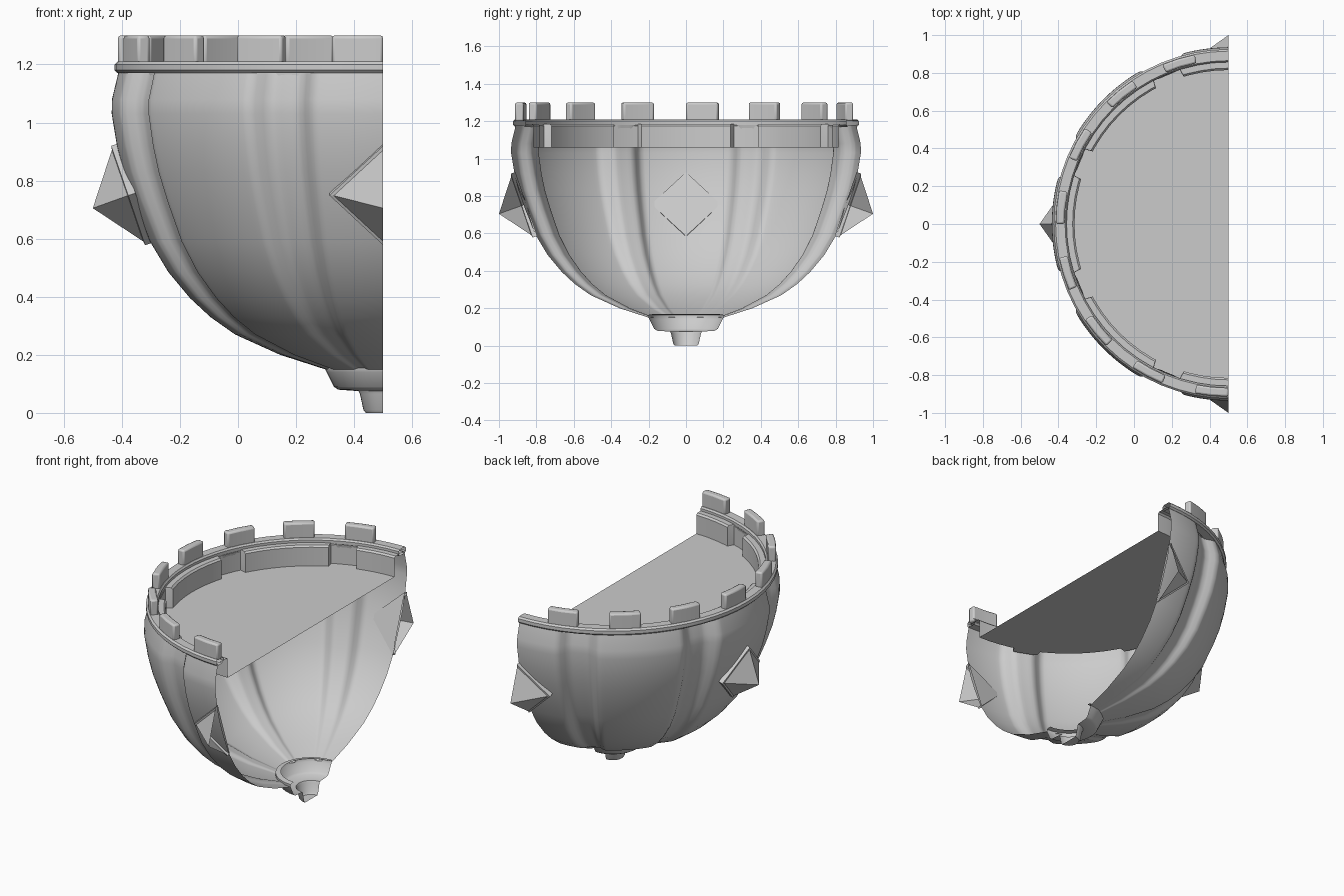
import bpy, bmesh
from math import radians, cos, sin
from mathutils import Vector

if "Cube" in bpy.data.objects:
    bpy.data.objects.remove(bpy.data.objects["Cube"])

AXIS_X = 0.5   # the half-round body is cut open along this plane
GROOVES = (-67.5, -22.5, 22.5, 67.5)

stone = bpy.data.materials.new("grey_stone")
stone.use_nodes = True
stone.diffuse_color = (0.6, 0.6, 0.6, 1)
stone.node_tree.nodes["Principled BSDF"].inputs["Base Color"].default_value = (0.6, 0.6, 0.6, 1)


def polar(a, r, z):
    """Point at angle a (degrees, zero faces -x) around the vertical axis."""
    return Vector((AXIS_X - r * cos(radians(a)), r * sin(radians(a)), z))


def finish(name, bm, smooth=35):
    mesh = bpy.data.meshes.new(name)
    bm.to_mesh(mesh)
    bm.free()
    mesh.materials.append(stone)
    obj = bpy.data.objects.new(name, mesh)
    bpy.context.collection.objects.link(obj)
    if smooth:
        mesh.shade_smooth()
        mesh.set_sharp_from_angle(angle=radians(smooth))
    return obj


def sweep(name, profile, angles, radius=lambda a, r: r, closed=False, caps=False, smooth=35):
    """Sweep an (r, z) profile around the axis."""
    bm = bmesh.new()
    rows = [[bm.verts.new(polar(a, radius(a, r), z)) for r, z in profile] for a in angles]
    n = len(profile)
    for low, high in zip(rows, rows[1:]):
        for j in range(n if closed else n - 1):
            k = (j + 1) % n
            bm.faces.new((low[j], low[k], high[k], high[j]))
    if caps:
        bm.faces.new(rows[0][::-1])
        bm.faces.new(rows[-1])
    return finish(name, bm, smooth)


def groove_amount(a, inner, outer):
    """1 in the middle of a groove, 0 on the panels, eased between."""
    d = min(abs(a - g) for g in GROOVES)
    t = max(0, min(1, (outer - d) / (outer - inner)))
    return t * t * (3 - 2 * t)


def steps(start, end, count):
    return [start + (end - start) * i / count for i in range(count + 1)]


# Lobed outer bowl
bowl = [(0.2, 0.15), (0.355, 0.2), (0.51, 0.27), (0.595, 0.33), (0.665, 0.395), (0.74, 0.485),
        (0.803, 0.59), (0.86, 0.73), (0.895, 0.83), (0.917, 0.92), (0.935, 1.03),
        (0.934, 1.08), (0.91, 1.18)]
sweep("lobed_bowl", bowl, steps(-90, 90, 144),
      lambda a, r: r * (1 - 0.065 * groove_amount(a, 3, 8)), smooth=50)

# Stepped foot and drop below the bowl
foot = [(0.0, 0.0), (0.06, 0.0), (0.068, 0.01), (0.08, 0.065), (0.085, 0.075), (0.155, 0.08),
        (0.17, 0.09), (0.195, 0.14), (0.2, 0.15), (0.2, 0.165), (0.17, 0.17)]
sweep("foot", foot, steps(-90, 90, 16))

# Inner parapet wall, recessed behind each groove
wall_angles = sorted({-90, 90, *steps(-90, 90, 36),
                      *(g + d for g in GROOVES for d in (-5.6, -5.0, 5.0, 5.6))})


def wall_radius(a, r):
    return r + (0.04 * groove_amount(a, 5.0, 5.6) if r < 0.85 else 0)


sweep("inner_wall", [(0.9, 1.185), (0.825, 1.185), (0.815, 1.175), (0.815, 1.06)],
      wall_angles, wall_radius)

# Flat floor
bm = bmesh.new()
bm.faces.new([bm.verts.new(polar(a, wall_radius(a, 0.815), 1.06)) for a in wall_angles][::-1])
bmesh.ops.recalc_face_normals(bm, faces=bm.faces)
for f in bm.faces:
    if f.normal.z < 0:
        f.normal_flip()
finish("floor", bm, smooth=0)

# Rounded rim
rim = [(0.865, 1.17), (0.915, 1.17), (0.925, 1.18), (0.925, 1.2), (0.915, 1.21),
       (0.865, 1.21), (0.857, 1.2), (0.857, 1.18)]
sweep("rim", rim, steps(-90, 90, 32), closed=True)

# Merlons on the rim
for i in range(8):
    start = -90 + 22.5 * i
    block = sweep(f"merlon_{i + 1}", [(0.868, 1.2), (0.914, 1.2), (0.914, 1.3), (0.868, 1.3)],
                  steps(start, start + 11.25, 2), closed=True, caps=True)
    bevel = block.modifiers.new("soft_edges", "BEVEL")
    bevel.width = 0.01
    bevel.segments = 2
    bevel.limit_method = "ANGLE"
    bevel.angle_limit = radians(40)

# Pyramid studs: a thin diamond frame with a point
for name, angle in (("front_stud", 90), ("side_stud", 0), ("back_stud", -90)):
    angle = -angle
    out = polar(angle, 1, 0) - polar(angle, 0, 0)
    side = Vector((-out.y, out.x, 0))
    axis = Vector((AXIS_X, 0, 0))

    def place(r, s, z):
        return axis + out * r + side * s + Vector((0, 0, z))

    def diamond(shift, scale):
        corners = ((0.912, 0, 0.928), (0.853, -0.185, 0.757), (0.795, 0, 0.586), (0.853, 0.185, 0.757))
        mid = Vector((0.853, 0, 0.757))
        return [bm.verts.new(place(*(mid + (Vector(c) - mid) * scale
                                     + Vector((shift, 0, -shift / 3))))) for c in corners]

    bm = bmesh.new()
    back, frame, base = diamond(0, 1), diamond(0.025, 1), diamond(0.027, 0.92)
    tip = bm.verts.new(place(1.0, 0, 0.705))
    bm.faces.new(back)
    for j in range(4):
        k = (j + 1) % 4
        bm.faces.new((back[j], back[k], frame[k], frame[j]))
        bm.faces.new((frame[j], frame[k], base[k], base[j]))
        bm.faces.new((base[j], base[k], tip))
    bmesh.ops.recalc_face_normals(bm, faces=bm.faces)
    # Trim at the open side
    bmesh.ops.bisect_plane(bm, geom=bm.verts[:] + bm.edges[:] + bm.faces[:],
                           plane_co=axis, plane_no=(1, 0, 0), clear_outer=True)
    finish(name, bm, smooth=0)
